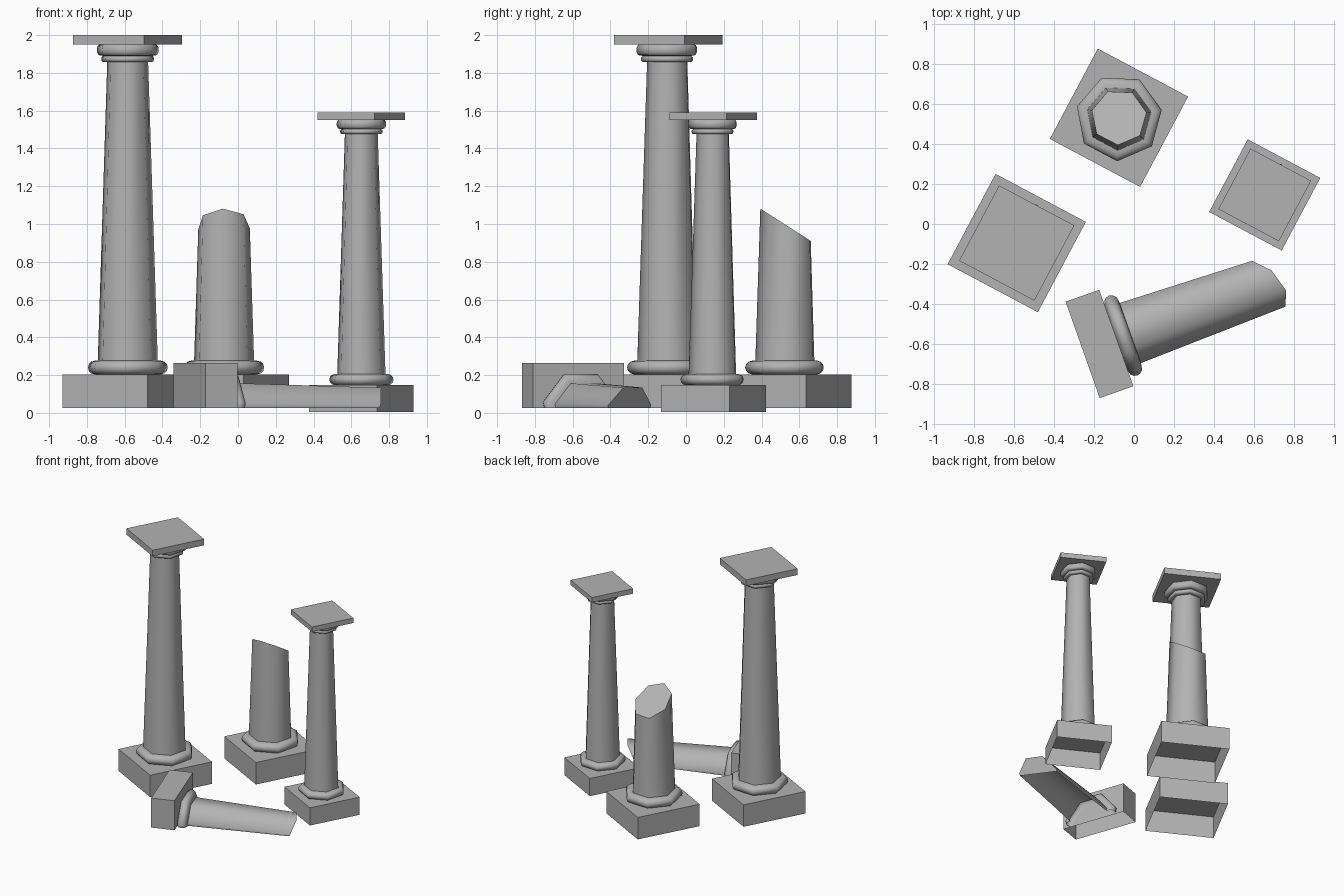
import bpy, bmesh
from math import radians, pi, cos, sin
from mathutils import Matrix, Vector

if "Cube" in bpy.data.objects:
    bpy.data.objects.remove(bpy.data.objects["Cube"])

SIDES = 7
BREAK_NORMAL = Vector((-0.64 * cos(radians(-62)), -0.64 * sin(radians(-62)), 1)).normalized()

# weathered grey stone
stone = bpy.data.materials.new("stone")
stone.diffuse_color = (0.45, 0.45, 0.45, 1)
stone.use_nodes = True
stone.node_tree.nodes["Principled BSDF"].inputs["Base Color"].default_value = stone.diffuse_color


def finish(bm, name, matrix, ground=None):
    """Place a part, trim what is sunk below ground, and shade it."""
    bmesh.ops.recalc_face_normals(bm, faces=bm.faces)
    bm.transform(matrix)
    if ground is not None:
        geom = bm.verts[:] + bm.edges[:] + bm.faces[:]
        bmesh.ops.bisect_plane(bm, geom=geom, plane_co=(0, 0, ground),
                               plane_no=(0, 0, 1), clear_inner=True)
    me = bpy.data.meshes.new(name)
    bm.to_mesh(me)
    bm.free()
    me.materials.append(stone)
    ob = bpy.data.objects.new(name, me)
    bpy.context.collection.objects.link(ob)
    bpy.ops.object.select_all(action='DESELECT')
    ob.select_set(True)
    bpy.context.view_layer.objects.active = ob
    bpy.ops.object.shade_smooth_by_angle(angle=radians(55))


def slab(size, z0, z1, open_bottom=False):
    bm = bmesh.new()
    m = Matrix.Translation((0, 0, (z0 + z1) / 2)) @ Matrix.Diagonal((size, size, z1 - z0, 1))
    bmesh.ops.create_cube(bm, size=1, matrix=m)
    if open_bottom:
        bm.normal_update()
        low = [f for f in bm.faces if f.normal.z < -0.5]
        bmesh.ops.delete(bm, geom=low, context='FACES')
    return bm


def turned(profile):
    """Seven-sided turning from (radius, height) points, one corner on +y."""
    bm = bmesh.new()
    rings = []
    for r, z in profile:
        angles = [pi / 2 + 2 * pi * i / SIDES for i in range(SIDES)]
        rings.append([bm.verts.new((r * cos(a), r * sin(a), z)) for a in angles])
    for a, b in zip(rings, rings[1:]):
        for i in range(SIDES):
            j = (i + 1) % SIDES
            bm.faces.new((a[i], a[j], b[j], b[i]))
    return bm


def bulge(r, depth, z0, z1, n=6):
    """Rounded ring profile."""
    return [(r - depth + depth * sin(pi * i / n),
             (z0 + z1) / 2 - (z1 - z0) / 2 * cos(pi * i / n)) for i in range(n + 1)]


def column(name, matrix, broken=False, ground=None):
    # plinth and base ring
    finish(slab(0.51, 0, 0.178, ground is None), name + "_plinth", matrix, ground)
    ring = bulge(0.217, 0.037, 0.178, 0.250) + [(0.162, 0.252)]
    finish(turned(ring), name + "_base_ring", matrix, ground)

    # tapered shaft, snapped off on a slant if broken
    shaft = turned([(0.163, 0.25), (0.111, 1.835)])
    if broken:
        geom = shaft.verts[:] + shaft.edges[:] + shaft.faces[:]
        cut = bmesh.ops.bisect_plane(shaft, geom=geom, plane_co=(0, 0, 0.968),
                                     plane_no=BREAK_NORMAL, clear_outer=True)
        edges = [e for e in cut['geom_cut'] if isinstance(e, bmesh.types.BMEdge)]
        bmesh.ops.contextual_create(shaft, geom=edges)
    finish(shaft, name + "_shaft", matrix, ground)

    # capital rings and top slab
    if not broken:
        rings = ([(0.111, 1.831)] + bulge(0.144, 0.014, 1.831, 1.864)
                 + bulge(0.168, 0.018, 1.866, 1.926))
        finish(turned(rings), name + "_capital_rings", matrix)
        finish(slab(0.425, 1.924, 1.974), name + "_capital_slab", matrix)


def upright(x, y, z, scale=1):
    return (Matrix.Translation((x, y, z)) @ Matrix.Rotation(radians(-28), 4, 'Z')
            @ Matrix.Scale(scale, 4))


# standing columns
column("tall_column", upright(-0.585, -0.095, 0.026))
column("small_column", upright(0.652, 0.145, 0.004, 0.804))
column("broken_column", upright(-0.075, 0.53, 0.026), broken=True)

# fallen broken column, half buried
a = radians(19.5)
axis = Vector((cos(a), sin(a), 0))
down = Vector((0, 0, -1))
lying = Matrix((down.cross(axis), down, axis)).transposed().to_4x4()
column("fallen_column", Matrix.Translation((-0.256, -0.628, 0.01)) @ lying,
       broken=True, ground=0.026)
